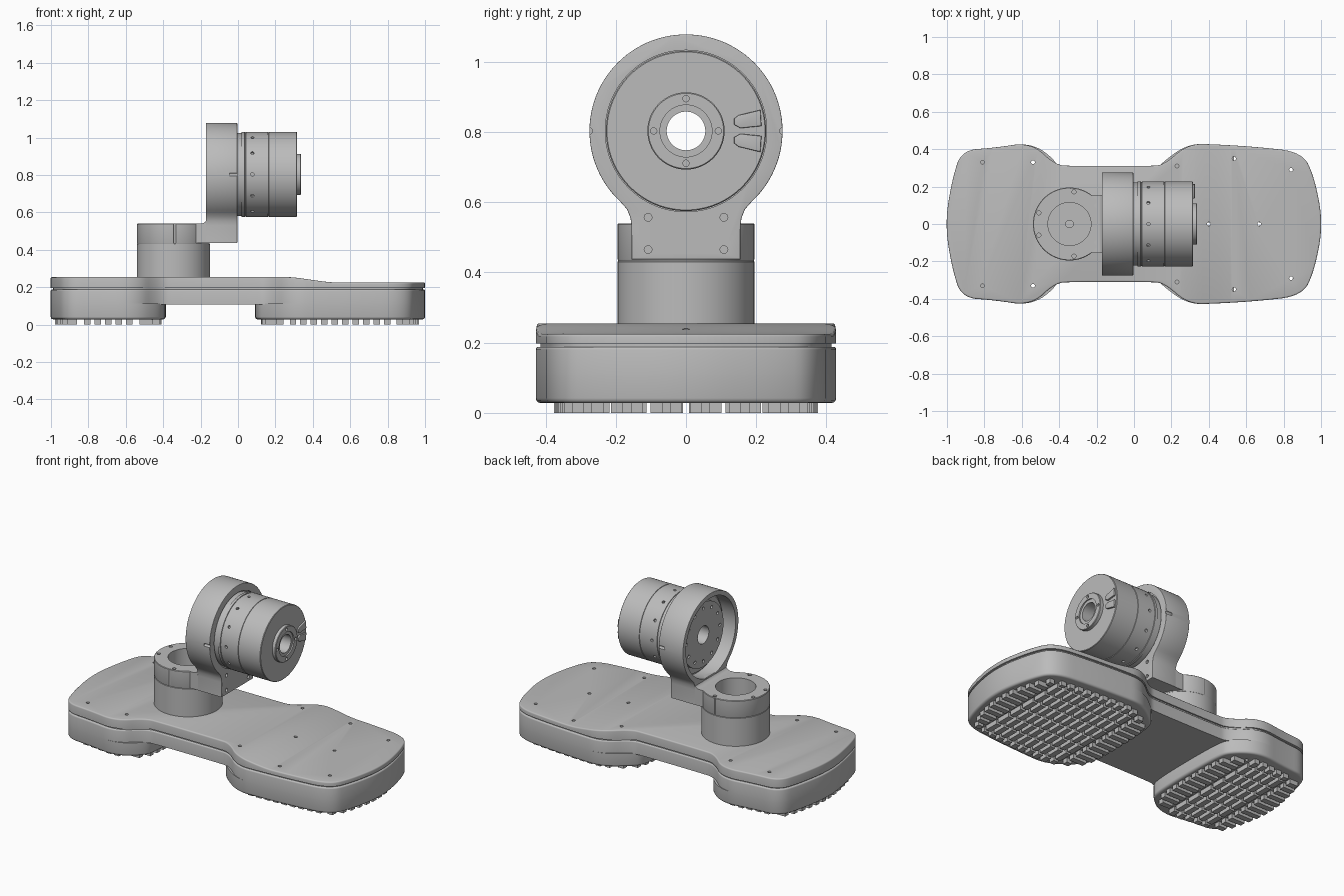
import bpy, bmesh, math
from mathutils import Matrix, Vector

cube = bpy.data.objects.get("Cube")
if cube:
    bpy.data.objects.remove(cube)

GREY = (0.5, 0.5, 0.5, 1)
mat = bpy.data.materials.new("machined_grey")
mat.use_nodes = True
mat.diffuse_color = GREY
bsdf = mat.node_tree.nodes["Principled BSDF"]
bsdf.inputs["Base Color"].default_value = GREY
bsdf.inputs["Roughness"].default_value = 0.6

AXIS_Z = Matrix.Identity(4)
AXIS_X = Matrix(((0, 0, 1, 0), (1, 0, 0, 0), (0, 1, 0, 0), (0, 0, 0, 1)))
AXIS_Y = Matrix(((1, 0, 0, 0), (0, 0, -1, 0), (0, 1, 0, 0), (0, 0, 0, 1)))
MOTOR = Matrix.Translation((0, 0, 0.803)) @ AXIS_X
COLUMN = Matrix.Translation((-0.345, 0, 0))


def finish(name, bm, matrix=AXIS_Z):
    bm.transform(matrix)
    bmesh.ops.recalc_face_normals(bm, faces=bm.faces)
    me = bpy.data.meshes.new(name)
    bm.to_mesh(me)
    bm.free()
    me.materials.append(mat)
    ob = bpy.data.objects.new(name, me)
    bpy.context.collection.objects.link(ob)
    smooth(ob)
    return ob


def activate(ob):
    bpy.ops.object.select_all(action='DESELECT')
    ob.select_set(True)
    bpy.context.view_layer.objects.active = ob


def smooth(ob):
    activate(ob)
    bpy.ops.object.shade_smooth_by_angle(angle=math.radians(32))


def prism_bm(pts, z0, z1, low=0, high=0):
    """Extrude an outline, rounding its lower and upper rims."""
    bm = bmesh.new()
    face = bm.faces.new([bm.verts.new((x, y, z0)) for x, y in pts])
    ext = bmesh.ops.extrude_face_region(bm, geom=[face], use_keep_orig=True)
    for v in ext["geom"]:
        if isinstance(v, bmesh.types.BMVert):
            v.co.z = z1
    bmesh.ops.recalc_face_normals(bm, faces=bm.faces)
    for z, size in ((z0, low), (z1, high)):
        if size:
            rim = [e for e in bm.edges if all(abs(v.co.z - z) < 1e-5 for v in e.verts)]
            bmesh.ops.bevel(bm, geom=rim, offset=size, segments=3, profile=0.5, affect='EDGES')
    return bm


def lathe(name, profile, matrix, steps=96):
    """Revolve a closed (radius, height) loop."""
    bm = bmesh.new()
    rings = []
    for i in range(steps):
        a = math.tau * i / steps
        rings.append([bm.verts.new((r * math.cos(a), r * math.sin(a), h)) for r, h in profile])
    n = len(profile)
    for i in range(steps):
        p, q = rings[i], rings[(i + 1) % steps]
        for j in range(n):
            k = (j + 1) % n
            bm.faces.new((p[j], p[k], q[k], q[j]))
    return finish(name, bm, matrix)


def drill(ob, holes, sides=16):
    """Cut round holes given as (centre, direction, radius, length)."""
    bm = bmesh.new()
    for centre, direction, r, length in holes:
        turn = Vector(direction).to_track_quat('Z', 'Y').to_matrix().to_4x4()
        bmesh.ops.create_cone(bm, cap_ends=True, segments=sides, radius1=r, radius2=r,
                              depth=length, matrix=Matrix.Translation(centre) @ turn)
    cutter = finish("hole_cutter", bm)
    cutter.hide_render = True
    mod = ob.modifiers.new("holes", 'BOOLEAN')
    mod.operation, mod.solver, mod.object = 'DIFFERENCE', 'EXACT', cutter
    activate(ob)
    bpy.ops.object.modifier_apply(modifier=mod.name)
    bpy.data.objects.remove(cutter)
    smooth(ob)


def box(bm, x0, x1, y0, y1, z0, z1):
    size = Matrix.Diagonal((x1 - x0, y1 - y0, z1 - z0, 1))
    mid = Matrix.Translation(((x0 + x1) / 2, (y0 + y1) / 2, (z0 + z1) / 2))
    bmesh.ops.create_cube(bm, size=1, matrix=mid @ size)


def outline(half):
    """Mirror a half outline over y and round it by corner cutting."""
    pts = half + [(x, -y) for x, y in reversed(half) if y > 0]
    for _ in range(3):
        pts = [(a[0] * s + b[0] * (1 - s), a[1] * s + b[1] * (1 - s))
               for a, b in zip(pts, pts[1:] + pts[:1]) for s in (0.75, 0.25)]
    return pts


def scaled(pts, sx, sy):
    c = (min(p[0] for p in pts) + max(p[0] for p in pts)) / 2
    return [(c + (x - c) * sx, y * sy) for x, y in pts]


def span(pts, axis, c):
    """Extent of an outline along the other axis at the line axis = c."""
    hits = [a[1 - axis] + (b[1 - axis] - a[1 - axis]) * (c - a[axis]) / (b[axis] - a[axis])
            for a, b in zip(pts, pts[1:] + pts[:1]) if (a[axis] < c) != (b[axis] < c)]
    return (min(hits), max(hits)) if hits else (0, 0)


# Base outline, shared by the body, the lid and both feet
right_end = [(0.29, 0.43), (0.45, 0.425), (0.66, 0.412), (0.9, 0.385), (0.965, 0.25), (1.012, 0)]
left_end = [(-1.012, 0), (-0.97, 0.25), (-0.92, 0.395), (-0.75, 0.407), (-0.55, 0.437)]
waist = [(-0.42, 0.315), (-0.33, 0.31), (0.08, 0.31), (0.16, 0.315)]
base = outline(left_end + waist + right_end)
feet = {"left": outline(left_end + [(-0.41, 0.335), (-0.39, 0.24), (-0.385, 0)]),
        "right": outline([(0.09, 0), (0.095, 0.26), (0.15, 0.33)] + right_end)}

screws = [(x, s * y) for x, y in ((-0.81, 0.33), (-0.54, 0.33), (0.23, 0.31), (0.535, 0.35), (0.84, 0.29))
          for s in (1, -1)] + [(0.4, 0), (0.67, 0)]
screw_holes = [((x, y, 0.15), (0, 0, 1), 0.01, 0.4) for x, y in screws]

body = finish("base_body", prism_bm(base, 0.108, 0.188, high=0.008))
drill(body, screw_holes)
seam = finish("base_seam", prism_bm(scaled(base, 0.988, 0.97), 0.18, 0.205))
drill(seam, screw_holes)

# Lid whose top dips towards the long end
lid_bm = prism_bm(base, 0.197, 0.255, high=0.008)
for i in range(11):
    bmesh.ops.bisect_plane(lid_bm, geom=lid_bm.verts[:] + lid_bm.edges[:] + lid_bm.faces[:],
                           plane_co=(0.24 + 0.03 * i, 0, 0), plane_no=(1, 0, 0))
for v in lid_bm.verts:
    if v.co.z > 0.21:
        t = min(max((v.co.x - 0.24) / 0.3, 0), 1)
        v.co.z -= 0.03 * t * t * (3 - 2 * t)
drill(finish("base_lid", lid_bm), screw_holes)

# Feet with rubber tread bars
for side, pts in feet.items():
    drill(finish(side + "_foot", prism_bm(pts, 0.028, 0.112, low=0.014)), screw_holes)
    pad = scaled(pts, 0.93, 0.88)
    x0, x1 = min(p[0] for p in pad), max(p[0] for p in pad)
    bm = bmesh.new()
    end, pitch, wide = 0.12, 0.056, 0.034
    for i in range(7):
        for s in (1, -1):
            y = s * (0.028 + i * pitch)
            lo, hi = span(pad, 1, y)
            for a, b in ((lo, x0 + end), (x1 - end, hi)):
                if b - a > 0.02:
                    box(bm, a, b, y - wide / 2, y + wide / 2, 0, 0.032)
    count = int((x1 - x0 - 2 * end) / pitch)
    for i in range(count):
        x = (x0 + x1) / 2 + (i - (count - 1) / 2) * pitch
        top = span(pad, 0, x)[1]
        y = 0.008
        while top - y > 0.015:
            stop = min(y + 0.09, top)
            for a, b in ((y, stop), (-stop, -y)):
                box(bm, x - wide / 2, x + wide / 2, a, b, 0, 0.032)
            y += 0.105
    finish(side + "_tread", bm)

# Column and clamp ring
lathe("column", [(0.02, 0.25), (0.195, 0.25), (0.195, 0.43), (0.192, 0.433), (0.02, 0.433)], COLUMN)
clamp = lathe("clamp_ring", [(0.115, 0.43), (0.192, 0.43), (0.195, 0.438), (0.195, 0.537),
                             (0.192, 0.54), (0.115, 0.54)], COLUMN)
clamp_holes = []
for deg in (35, 82, 160):
    for s in (1, -1):
        a = math.radians(deg * s)
        clamp_holes.append(((-0.345 + 0.174 * math.cos(a), 0.174 * math.sin(a), 0.54), (0, 0, 1), 0.011, 0.06))
clamp_holes += [((-0.338, s * 0.197, 0.49), (0, 0, 1), 0.006, 0.2) for s in (1, -1)]
drill(clamp, clamp_holes)

# Arm joining the clamp to the upright housing
finish("bracket_arm", prism_bm([(-0.228, 0.437), (-0.1, 0.437), (-0.1, 0.552), (-0.168, 0.562), (-0.175, 0.55),
                                (-0.185, 0.543), (-0.2, 0.54), (-0.228, 0.54)], -0.154, 0.154), AXIS_Y)

# Upright housing: a ring on a flared neck
arc = [math.radians(-47 + 274 * i / 80) for i in range(81)]
neck = [(0.155, 0.437), (0.155, 0.53), (0.158, 0.555), (0.168, 0.58)]
shape = neck + [(0.275 * math.cos(a), 0.803 + 0.275 * math.sin(a)) for a in arc]
shape += [(-y, z) for y, z in reversed(neck)]
housing = finish("housing", prism_bm(shape, -0.172, -0.004, 0.003, 0.003), AXIS_X)
drill(housing, [((-0.1, 0, 0.803), (1, 0, 0), 0.23, 0.4)], 96)
drill(housing, [((-0.15, 0, 0.803), (1, 0, 0), 0.246, 0.14)], 96)
drill(housing, [((0, s * 0.108, z), (1, 0, 0), 0.011, 0.05) for s in (1, -1) for z in (0.465, 0.557)]
      + [((-0.02, s * 0.275, 0.803), (1, 0, 0), 0.009, 0.05) for s in (1, -1)])

# Hollow motor, revolved about the x axis
motor = lathe("motor", [
    (0.055, -0.12), (0.2, -0.12), (0.2, -0.09), (0.235, -0.09), (0.235, -0.015), (0.222, -0.015),
    (0.222, 0.018), (0.228, 0.02), (0.228, 0.036), (0.224, 0.037), (0.224, 0.041), (0.228, 0.042),
    (0.228, 0.16), (0.225, 0.161), (0.225, 0.164), (0.228, 0.165), (0.228, 0.312), (0.225, 0.315),
    (0.11, 0.315), (0.11, 0.334), (0.107, 0.337), (0.074, 0.337), (0.074, 0.329), (0.055, 0.329)], MOTOR)
motor_holes = []
for i in range(12):
    a = math.tau * i / 12
    d = Vector((0, math.cos(a), math.sin(a)))
    motor_holes.append((Vector((0.077, 0, 0.803)) + d * 0.228, d, 0.009, 0.03))
    motor_holes.append((Vector((-0.12, 0, 0.803)) + d * 0.165, (1, 0, 0), 0.01, 0.02))
    if i % 3 == 0:
        motor_holes.append((Vector((0.337, 0, 0.803)) + d * 0.092, (1, 0, 0), 0.009, 0.03))
drill(motor, motor_holes)

# Tapered cable guides on the motor's end face
for name, s in (("upper_cable_guide", 1), ("lower_cable_guide", -1)):
    tab = [(0.137, s * 0.018), (0.155, s * 0.008), (0.215, s * 0.014), (0.212, s * 0.06), (0.15, s * 0.045), (0.137, s * 0.035)]
    finish(name, prism_bm(tab, 0.31, 0.325, high=0.003), MOTOR)
